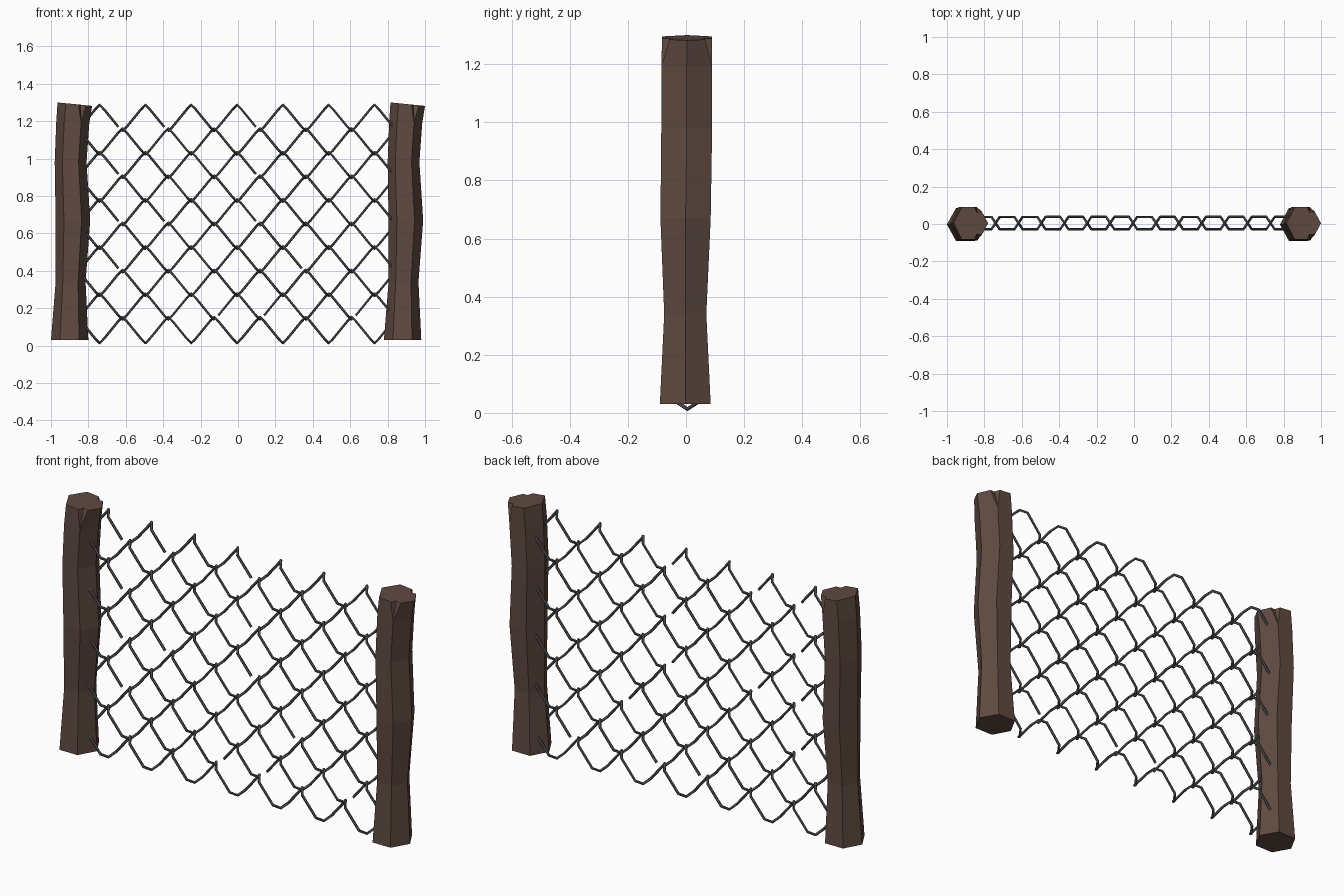
import bpy, bmesh

if "Cube" in bpy.data.objects:
    bpy.data.objects.remove(bpy.data.objects["Cube"], do_unlink=True)


def material(name, rgb):
    m = bpy.data.materials.new(name)
    m.use_nodes = True
    m.diffuse_color = (*rgb, 1)
    m.node_tree.nodes["Principled BSDF"].inputs["Base Color"].default_value = (*rgb, 1)
    return m


wood = material("brown_wood", (0.115, 0.068, 0.052))
steel = material("grey_steel", (0.095, 0.102, 0.107))

# Rough post outline: height, left, right, front, back
RINGS = [(0.03, -1.0, -0.80, -0.09, 0.085),
         (0.34, -0.975, -0.815, -0.075, 0.07),
         (0.67, -0.975, -0.79, -0.088, 0.085),
         (0.98, -0.98, -0.81, -0.085, 0.09),
         (1.19, -0.972, -0.795, -0.085, 0.09),
         (1.30, -0.965, -0.78, -0.082, 0.09)]


def hexagon(bm, z, left, right, front, back, tilt=0):
    mid, w = (front + back) / 2, right - left
    a, b = left + 0.24 * w, right - 0.25 * w
    corners = [(right, mid), (b, back), (a, back), (left, mid), (a, front), (b, front)]
    return [bm.verts.new((x, y, z - tilt * (x - left))) for x, y in corners]


def make_post(name, shift):
    bm = bmesh.new()
    rings = [hexagon(bm, *r) for r in RINGS[:-1]]
    bm.faces.new(reversed(rings[0]))
    for low, high in zip(rings, rings[1:]):
        for i in range(6):
            j = (i + 1) % 6
            bm.faces.new((low[i], low[j], high[j], high[i]))

    # Splintered top: two corners are split into a small notch
    top = hexagon(bm, *RINGS[-1], tilt=0.1)
    groups = [[v] for v in top]
    for i in (1, 5):
        c = top[i].co.copy()
        before = c.lerp(top[i - 1].co, 0.28)
        after = c.lerp(top[(i + 1) % 6].co, 0.28)
        inset = c.lerp(top[(i + 3) % 6].co, 0.16)
        top[i].co = before
        groups[i] += [bm.verts.new(inset), bm.verts.new(after)]
    base = rings[-1]
    for i in range(6):
        j = (i + 1) % 6
        bm.faces.new((base[i], base[j], groups[j][0], groups[i][-1]))
        for u, v in zip(groups[i], groups[i][1:]):
            bm.faces.new((base[i], v, u))
    bm.faces.new([v for g in groups for v in g])
    bmesh.ops.recalc_face_normals(bm, faces=bm.faces)
    mesh = bpy.data.meshes.new(name)
    bm.to_mesh(mesh)
    bm.free()
    mesh.materials.append(wood)
    obj = bpy.data.objects.new(name, mesh)
    obj.location.x = shift
    bpy.context.collection.objects.link(obj)


make_post("right_post", 0)
make_post("left_post", 1.78)

# Chain-link mesh: interlocked flattened spirals running sideways
STEP, PITCH, HEIGHT, BEND = 0.1225, 0.126, 0.14, 0.022
FRONT, MIDDLE, BACK = -0.028, 0.005, 0.038
BROKEN = {0: (2, 4, 8), 2: (2, 8), 4: (2, 4, 8), 6: (2, 10), 8: (6, 8, 12)}


def strand_paths(row):
    paths = [[]]
    peak_z = 1.287 - row * PITCH
    for n in range(15):
        x = -0.8625 + n * STEP
        peak = (n + row) % 2 == 1
        z = peak_z if peak else peak_z - HEIGHT
        inner = z - BEND if peak else z + BEND
        y_in, y_out = (BACK, FRONT) if peak else (FRONT, BACK)
        bend = [(x - BEND, y_in, inner), (x, MIDDLE, z), (x + BEND, y_out, inner)]
        if n in BROKEN.get(row, ()):
            cut = 2 if row == 8 else 1
            paths[-1] += bend[:cut]
            paths.append(bend[cut:])
        else:
            paths[-1] += bend
    return paths


for row in range(10):
    curve = bpy.data.curves.new(f"wire_strand_{row + 1}", "CURVE")
    curve.dimensions = "3D"
    curve.bevel_depth = 0.0068
    curve.bevel_resolution = 1
    curve.use_fill_caps = True
    curve.materials.append(steel)
    for path in strand_paths(row):
        spline = curve.splines.new("POLY")
        spline.points.add(len(path) - 1)
        for point, co in zip(spline.points, path):
            point.co = (*co, 1)
        spline.use_smooth = False
    wire = bpy.data.objects.new(curve.name, curve)
    bpy.context.collection.objects.link(wire)
    bpy.ops.object.select_all(action="DESELECT")
    wire.select_set(True)
    bpy.context.view_layer.objects.active = wire
    bpy.ops.object.convert(target="MESH")
